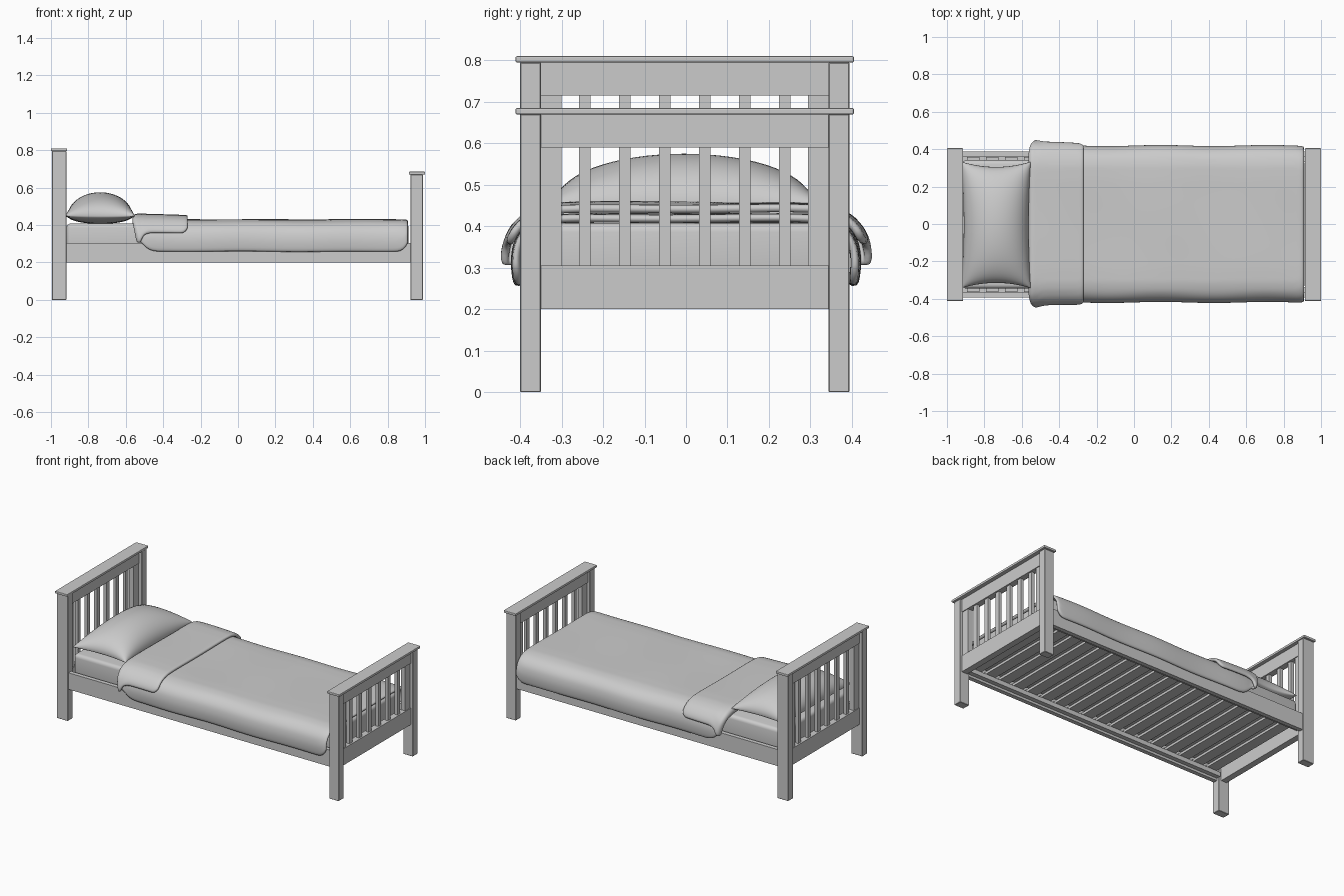
import bpy, bmesh, math

if "Cube" in bpy.data.objects:
    bpy.data.objects.remove(bpy.data.objects["Cube"])

YC = -0.003  # frame centre line


def box(name, x, y, z, bevel=0.0, segs=2):
    """Box from (min, max) ranges."""
    bm = bmesh.new()
    bmesh.ops.create_cube(bm, size=1)
    for v in bm.verts:
        v.co = [(r[0] + r[1]) / 2 + c * (r[1] - r[0]) for r, c in zip((x, y, z), v.co)]
    me = bpy.data.meshes.new(name)
    bm.to_mesh(me)
    bm.free()
    ob = bpy.data.objects.new(name, me)
    bpy.context.collection.objects.link(ob)
    if bevel:
        m = ob.modifiers.new("bevel", 'BEVEL')
        m.width, m.segments = bevel, segs
    return ob


def grid_mesh(name, rows):
    """Smooth quad surface through rows of points."""
    n = len(rows[0])
    verts = [p for r in rows for p in r]
    faces = [(i * n + j, i * n + j + 1, (i + 1) * n + j + 1, (i + 1) * n + j)
             for i in range(len(rows) - 1) for j in range(n - 1)]
    me = bpy.data.meshes.new(name)
    me.from_pydata(verts, [], faces)
    me.polygons.foreach_set("use_smooth", [True] * len(faces))
    ob = bpy.data.objects.new(name, me)
    bpy.context.collection.objects.link(ob)
    return ob


# Headboard and footboard: posts, rails, stiles, slats and cap
def end_board(name, px, cx, top, rail_z):
    mid = (px[0] + px[1]) / 2
    rail, slat = (mid - 0.02, mid + 0.02), (mid - 0.01, mid + 0.01)
    for s in (-1, 1):
        ys = sorted((YC + s * 0.347, YC + s * 0.397))
        box(name + "_post", px, ys, (0, top), 0.002, 1)
        ys = sorted((YC + s * 0.297, YC + s * 0.348))
        box(name + "_stile", (mid - 0.015, mid + 0.015), ys, (0.30, rail_z + 0.005))
    inner = (YC - 0.348, YC + 0.348)
    box(name + "_bottom_rail", rail, inner, (0.20, 0.305))
    box(name + "_top_rail", rail, inner, (rail_z, top))
    for i in range(6):
        y = YC + (i - 2.5) * 0.0963
        box(name + "_slat", slat, (y - 0.014, y + 0.014), (0.30, rail_z + 0.005))
    box(name + "_cap", cx, (YC - 0.408, YC + 0.408), (top, top + 0.015), 0.003)


end_board("headboard", (-0.995, -0.918), (-1.0, -0.914), 0.795, 0.715)
end_board("footboard", (0.922, 0.988), (0.914, 1.0), 0.67, 0.59)

# Side rails with inner ledgers
for s in (-1, 1):
    box("side_rail", (-0.92, 0.925), sorted((YC + s * 0.363, YC + s * 0.39)), (0.20, 0.305))
    box("ledger", (-0.92, 0.925), sorted((YC + s * 0.335, YC + s * 0.363)), (0.215, 0.243))

# Cross slats under the mattress
for i in range(18):
    x = -0.86 + i * 0.102
    box("base_slat", (x - 0.034, x + 0.034), (YC - 0.36, YC + 0.36), (0.243, 0.258))

# Mattress
mattress = box("mattress", (-0.917, 0.912), (-0.345, 0.342), (0.258, 0.408), 0.022, 4)
mattress.data.polygons.foreach_set("use_smooth", [True] * 6)

# Pillow: two domed halves meeting at a pinched seam
N = 32


def pillow_side(height):
    rows = []
    for i in range(N + 1):
        u = math.sin(math.pi / 2 * (2 * i / N - 1))
        row = []
        for j in range(N + 1):
            v = math.sin(math.pi / 2 * (2 * j / N - 1))
            x = -0.737 + u * (0.185 - 0.012 * (1 - v * v))
            y = v * (0.338 - 0.028 * (1 - u * u))
            h = max(0, 1 - u * u) ** 0.5 * max(0, 1 - v * v) ** 0.45
            row.append((x, y - 0.005, 0.448 + height * h))
        rows.append(row)
    return rows


top = grid_mesh("pillow", pillow_side(0.127))
under = grid_mesh("pillow_underside", [r[::-1] for r in pillow_side(-0.042)])
bm = bmesh.new()
bm.from_mesh(top.data)
bm.from_mesh(under.data)
bmesh.ops.remove_doubles(bm, verts=bm.verts, dist=0.0005)
bmesh.ops.recalc_face_normals(bm, faces=bm.faces)
bm.to_mesh(top.data)
bm.free()
bpy.data.objects.remove(under)

# Duvet: one sheet draped over the mattress, its head end folded back
DRAPE = [(0, .42), (.24, .42), (.31, .418), (.35, .41), (.383, .393),
         (.402, .365), (.41, .33), (.409, .29), (.402, .257)]
SEG = [math.dist(a, b) for a, b in zip(DRAPE, DRAPE[1:])]
FULL = sum(SEG)


def drape_point(d, off):
    """Point at arc length d along the drape, pushed out by off."""
    for a, b, l in zip(DRAPE, DRAPE[1:], SEG):
        if d <= l + 1e-9 or b == DRAPE[-1]:
            t = d / l
            ty, tz = (b[0] - a[0]) / l, (b[1] - a[1]) / l
            return a[0] + (b[0] - a[0]) * t - tz * off, a[1] + (b[1] - a[1]) * t + ty * off
        d -= l


def corner(dist, r):
    """Hem lift for a rounded corner, dist from the end."""
    k = max(0, 1 - dist / r)
    return r * (1 - math.sqrt(1 - k * k))


path = []  # x, outward offset, hem length
for i in range(49):
    t = i / 48
    x = 0.91 - 1.45 * (t - 0.03 * math.sin(2 * math.pi * t) / math.pi)
    lift = 0.75 * corner(0.91 - x, 0.06) + 0.5 * corner(x + 0.54, 0.10)
    path.append((x, 0.0, FULL - lift))
for i in range(1, 6):
    a = math.pi * i / 6
    path.append((-0.54 - 0.016 * math.sin(a), 0.015 * (1 - math.cos(a)), FULL - 0.05))
for i in range(15):
    t = i / 14
    x = -0.54 + 0.272 * t
    hem = FULL - 0.095 + 0.5 * corner(x + 0.54, 0.08) - 0.6 * corner(-0.268 - x, 0.035)
    path.append((x, 0.03 - 0.008 * t, hem))

rows = []
for x, off, hem in path:
    row = []
    for j in range(-24, 25):
        d = hem * abs(j) / 24
        y, z = drape_point(d, off)
        y = math.copysign(y, j)
        lean = min(1, max(0, (-0.3 - x) / 0.25)) * 0.025 * max(0, (0.42 - z) / 0.12)
        ripple = 0.002 * math.sin(9 * x + 4 * y) * math.cos(7 * y - 3 * x)
        row.append((x + lean, y + 0.003 * math.sin(11 * x) * (abs(y) > 0.37), z + ripple))
    rows.append(row)
duvet = grid_mesh("duvet", rows)
m = duvet.modifiers.new("thickness", 'SOLIDIFY')
m.thickness, m.offset = 0.02, 0
m = duvet.modifiers.new("smooth", 'SUBSURF')
m.levels = m.render_levels = 1
